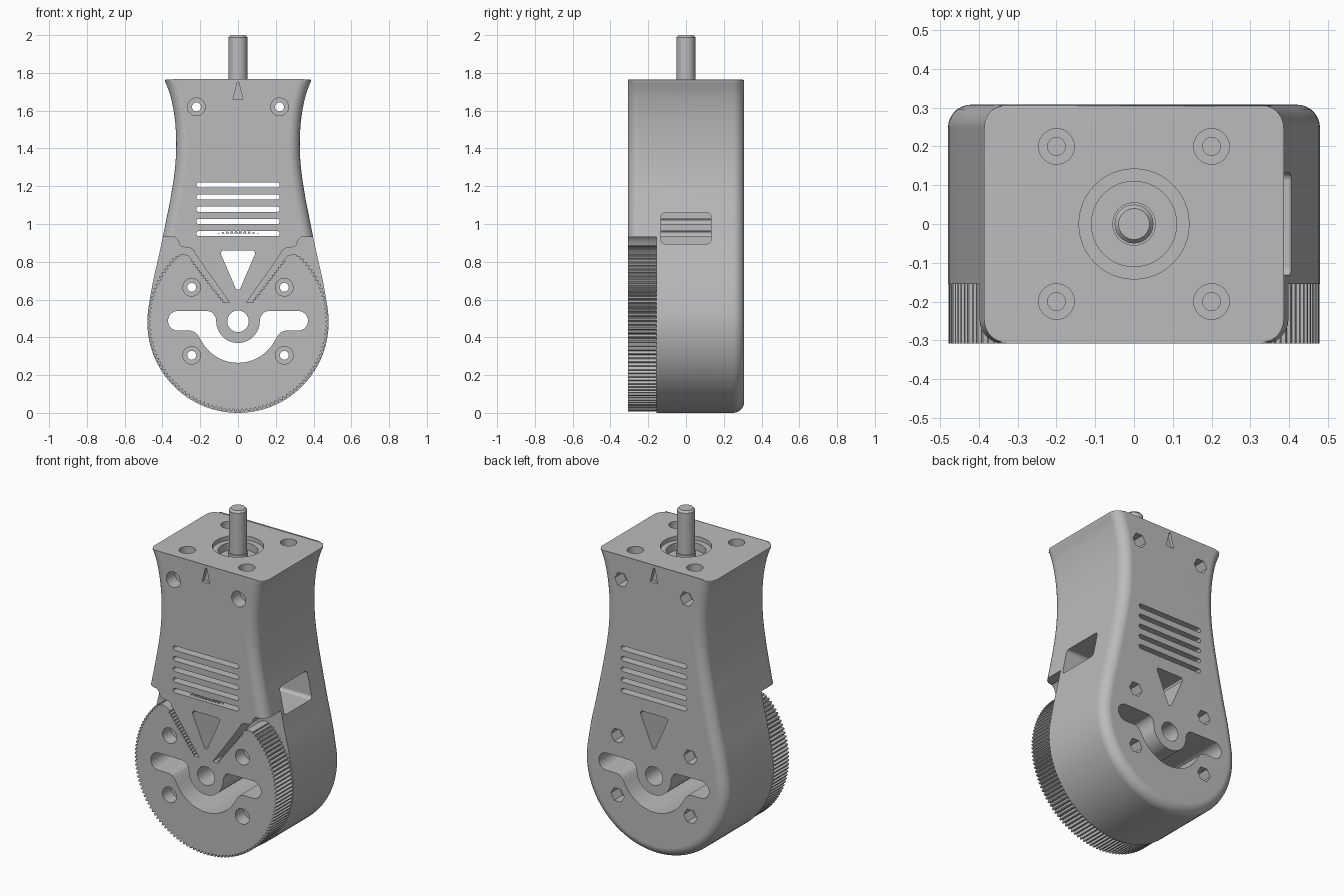
import bpy, bmesh, math
from mathutils import Vector

cube = bpy.data.objects.get("Cube")
if cube:
    bpy.data.objects.remove(cube, do_unlink=True)

grey = bpy.data.materials.new("plain_grey")
grey.use_nodes = True
grey.diffuse_color = (0.5, 0.5, 0.5, 1)
grey.node_tree.nodes["Principled BSDF"].inputs["Base Color"].default_value = (0.5, 0.5, 0.5, 1)

DEPTH = 0.308      # half depth of the housing
SPLIT = -0.155     # plane between wheel and housing
TOP = 1.765
HUB = 0.485        # height of the wheel axis


def make(name, bm):
    bmesh.ops.recalc_face_normals(bm, faces=bm.faces)
    mesh = bpy.data.meshes.new(name)
    bm.to_mesh(mesh)
    bm.free()
    mesh.materials.append(grey)
    ob = bpy.data.objects.new(name, mesh)
    bpy.context.collection.objects.link(ob)
    return ob


def loft(rings):
    bm = bmesh.new()
    loops = [[bm.verts.new(p) for p in ring] for ring in rings]
    n = len(loops[0])
    for a, b in zip(loops, loops[1:]):
        for i in range(n):
            j = (i + 1) % n
            bm.faces.new((a[i], a[j], b[j], b[i]))
    bm.faces.new(loops[0])
    bm.faces.new(loops[-1])
    return bm


def prism(name, pts, lo, hi, axis="y"):
    place = {"x": lambda u, v, d: (d, u, v),
             "y": lambda u, v, d: (u, d, v),
             "z": lambda u, v, d: (u, v, d)}[axis]
    return make(name, loft([[place(u, v, d) for u, v in pts] for d in (lo, hi)]))


def arc(cx, cy, r, a0, a1, n):
    angles = [math.radians(a0 + (a1 - a0) * i / n) for i in range(n + 1)]
    return [(cx + r * math.cos(a), cy + r * math.sin(a)) for a in angles]


def circle(cx, cy, r, n=32):
    return arc(cx, cy, r, 0, 360, n)[:-1]


def rounded(cx, cy, hw, hh, r):
    pts = []
    for k, (sx, sy) in enumerate(((1, 1), (-1, 1), (-1, -1), (1, -1))):
        pts += arc(cx + sx * (hw - r), cy + sy * (hh - r), r, 90 * k, 90 * k + 90, 5)
    return pts


def mirrored(half):
    return half + [(-x, z) for x, z in reversed(half)]


def cut(target, tool):
    mod = target.modifiers.new("cut", "BOOLEAN")
    mod.operation, mod.solver, mod.object = "DIFFERENCE", "EXACT", tool
    bpy.context.view_layer.objects.active = target
    bpy.ops.object.modifier_apply(modifier=mod.name)
    bpy.data.objects.remove(tool, do_unlink=True)


def finish(ob, angle=32):
    bpy.ops.object.select_all(action="DESELECT")
    ob.select_set(True)
    bpy.context.view_layer.objects.active = ob
    bpy.ops.object.shade_smooth_by_angle(angle=math.radians(angle))
    ob.modifiers.new("even_shading", "WEIGHTED_NORMAL").keep_sharp = True


def smooth_curve(keys, steps=4):
    p = [Vector(k) for k in keys]
    p = [2 * p[0] - p[1]] + p + [2 * p[-1] - p[-2]]
    out = []
    for a, b, c, d in zip(p, p[1:], p[2:], p[3:]):
        for i in range(steps):
            t = i / steps
            v = 0.5 * (2 * b + (c - a) * t + (2 * a - 5 * b + 4 * c - d) * t**2
                       + (3 * b - a - 3 * c + d) * t**3)
            out.append(tuple(v))
    return out


# Housing: waisted outline with rounded front and back edges
side = smooth_curve([(0.39, TOP), (0.358, 1.68), (0.335, 1.56), (0.327, 1.43), (0.333, 1.3),
                     (0.353, 1.16), (0.382, 1.01), (0.415, 0.85), (0.449, 0.7), (0.473, 0.563)])
side += arc(0, 0.48, 0.48, 10, -90, 28)
outline = side + [(-x, z) for x, z in reversed(side[:-1])]


def inset(d):
    ring = []
    for i, (x, z) in enumerate(outline):
        a = Vector(outline[max(i - 1, 0)])
        b = Vector(outline[min(i + 1, len(outline) - 1)])
        t = (b - a).normalized()
        on_top = i in (0, len(outline) - 1)
        ring.append((x + t.y * d, TOP if on_top else z - t.x * d))
    return ring


FILLET = 0.06
rings = []
for sign in (-1, 1):
    for k in range(8):
        a = math.pi / 2 * (k if sign > 0 else 7 - k) / 7
        y = sign * (DEPTH - FILLET + FILLET * math.sin(a))
        rings.append([(x, y, z) for x, z in inset(FILLET * (1 - math.cos(a)))])
bm = loft(rings)
top_faces = [f for f in bm.faces if all(abs(v.co.z - TOP) < 1e-5 for v in f.verts)]
top = bmesh.ops.dissolve_faces(bm, faces=top_faces)["region"][0]
bmesh.ops.bevel(bm, geom=list(top.edges), offset=0.009, segments=2, profile=0.5, affect="EDGES")
housing = make("housing", bm)

# Front recess that leaves a tapered tongue between the wheel flanks
recess = [(0.6, -0.1), (0.6, 0.93), (0.335, 0.93), (0.318, 0.915), (0.308, 0.888), (0.295, 0.878),
          (0.255, 0.874), (0.235, 0.86), (0.222, 0.835), (0.045, 0.585)]
cut(housing, prism("recess", mirrored(recess), -0.6, SPLIT))

# Wheel: fine-toothed disc with a notch whose flanks are serrated
TEETH = 128
rim = []
for i in range(TEETH):
    for step, r in ((0, 0.464), (0.3, 0.479), (0.6, 0.479), (0.9, 0.464)):
        a = 2 * math.pi * (i + step) / TEETH
        rim.append((r * math.cos(a), HUB + r * math.sin(a)))
wheel = prism("toothed_wheel", rim, -DEPTH, SPLIT)
start, end = Vector((0.068, 0.585)), Vector((0.245, 0.815))
flank_normal = Vector((end.y - start.y, start.x - end.x)).normalized()
notch = [(0.045, 0.585)]
for i in range(33):
    notch.append(tuple(start.lerp(end, i / 32) + flank_normal * (0.012 * (i % 2))))
notch += [(0.262, 0.832), (0.285, 0.839), (0.31, 0.837), (0.345, 0.82), (0.4, 0.95)]
cut(wheel, prism("notch", mirrored(notch), -0.6, 0))

# Curved slot under the hub, with an arm to each side
swing = arc(0, HUB, 0.115, -90, -5, 12) + [(0.118, 0.505), (0.132, 0.528), (0.15, 0.538)]
swing += arc(0.318, 0.4875, 0.0525, 90, -90, 12)
swing += [(0.25, 0.435), (0.228, 0.428), (0.212, 0.412)] + arc(0, HUB, 0.22, -28, -90, 10)
swing += [(-x, z) for x, z in reversed(swing[1:-1])]

for part in (housing, wheel):
    cut(part, prism("swing_slot", swing, -0.6, 0.6))
    cut(part, prism("hub_hole", circle(0, HUB, 0.057), -0.6, 0.6))

# Screw holes: round head seat in front, hexagonal nut seat behind
for x in (-1, 1):
    for px, pz, front in ((0.22, 1.62, housing), (0.245, 0.665, wheel), (0.245, 0.305, wheel)):
        px *= x
        for part in {housing, front}:
            cut(part, prism("screw_hole", circle(px, pz, 0.024, 20), -0.6, 0.6))
        cut(front, prism("head_seat", circle(px, pz, 0.047), -0.6, -DEPTH + 0.08))
        cut(housing, prism("nut_seat", circle(px, pz, 0.045, 6), DEPTH - 0.08, 0.6))

# Vent slits and triangular opening through the housing
for i in range(5):
    cut(housing, prism("vent", rounded(0, 0.949 + 0.0645 * i, 0.221, 0.0135, 0.013), -0.6, 0.6))
triangle = [(0.009, 0.652), (0.091, 0.842), (0.088, 0.855), (0.08, 0.859)]
cut(housing, prism("triangle_opening", mirrored(triangle), -0.6, 0.6))

# Pointer marks engraved near the top, front and back
for lo, hi in ((-0.6, 0.02 - DEPTH), (DEPTH - 0.02, 0.6)):
    cut(housing, prism("pointer", [(-0.026, 1.66), (0.026, 1.66), (0.004, 1.75), (-0.004, 1.75)], lo, hi))

# Side window
cut(housing, prism("window", rounded(0, 0.977, 0.132, 0.082, 0.02), 0.1, 0.6, "x"))

# Top: stepped bearing seat and four mounting holes
for r, d in ((0.142, 0.025), (0.11, 0.07)):
    cut(housing, prism("bearing_seat", circle(0, 0, r, 48), TOP - d, 2, "z"))
for x in (-0.2, 0.2):
    for y in (-0.2, 0.2):
        for r, d in ((0.046, 0.05), (0.023, 0.09)):
            cut(housing, prism("mount_hole", circle(x, y, r, 28), TOP - d, 2, "z"))

# Drive shaft with a chamfered tip, and its collar in the seat
shaft = make("shaft", loft([[(x, y, z) for x, y in circle(0, 0, r, 40)]
                            for r, z in ((0.05, 1.65), (0.05, 1.988), (0.04, 2.0))]))
collar = prism("bearing_collar", circle(0, 0, 0.056, 40), 1.65, TOP - 0.03, "z")

for ob in (housing, shaft, collar):
    finish(ob)
finish(wheel, 20)
